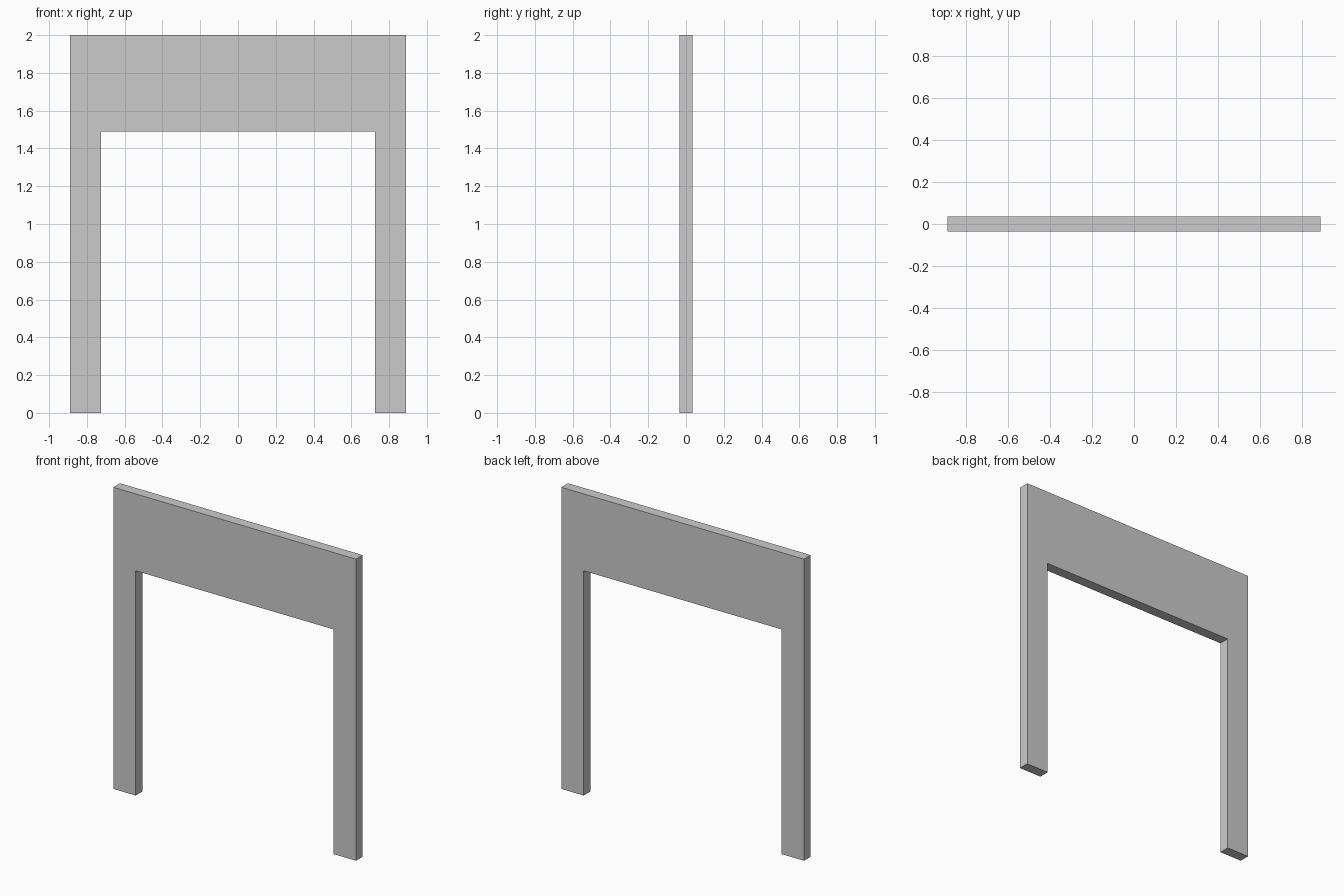
import bpy
import bmesh

if "Cube" in bpy.data.objects:
    bpy.data.objects.remove(bpy.data.objects["Cube"])

HALF_W, HALF_OPENING = 0.89, 0.726
HEIGHT, OPENING_H = 2.0, 1.49
THICK = 0.07

# Portal outline: two legs joined by a deep header
right_half = [(HALF_OPENING, OPENING_H), (HALF_OPENING, 0), (HALF_W, 0), (HALF_W, HEIGHT)]
outline = right_half + [(-x, z) for x, z in reversed(right_half)]

# Extrude the outline through the panel thickness
bm = bmesh.new()
face = bm.faces.new([bm.verts.new((x, -THICK / 2, z)) for x, z in outline])
result = bmesh.ops.extrude_face_region(bm, geom=[face], use_keep_orig=True)
back = [g for g in result["geom"] if isinstance(g, bmesh.types.BMVert)]
bmesh.ops.translate(bm, verts=back, vec=(0, THICK, 0))
bmesh.ops.recalc_face_normals(bm, faces=bm.faces)

mesh = bpy.data.meshes.new("portal_frame")
bm.to_mesh(mesh)
bm.free()
bpy.context.collection.objects.link(bpy.data.objects.new("portal_frame", mesh))
